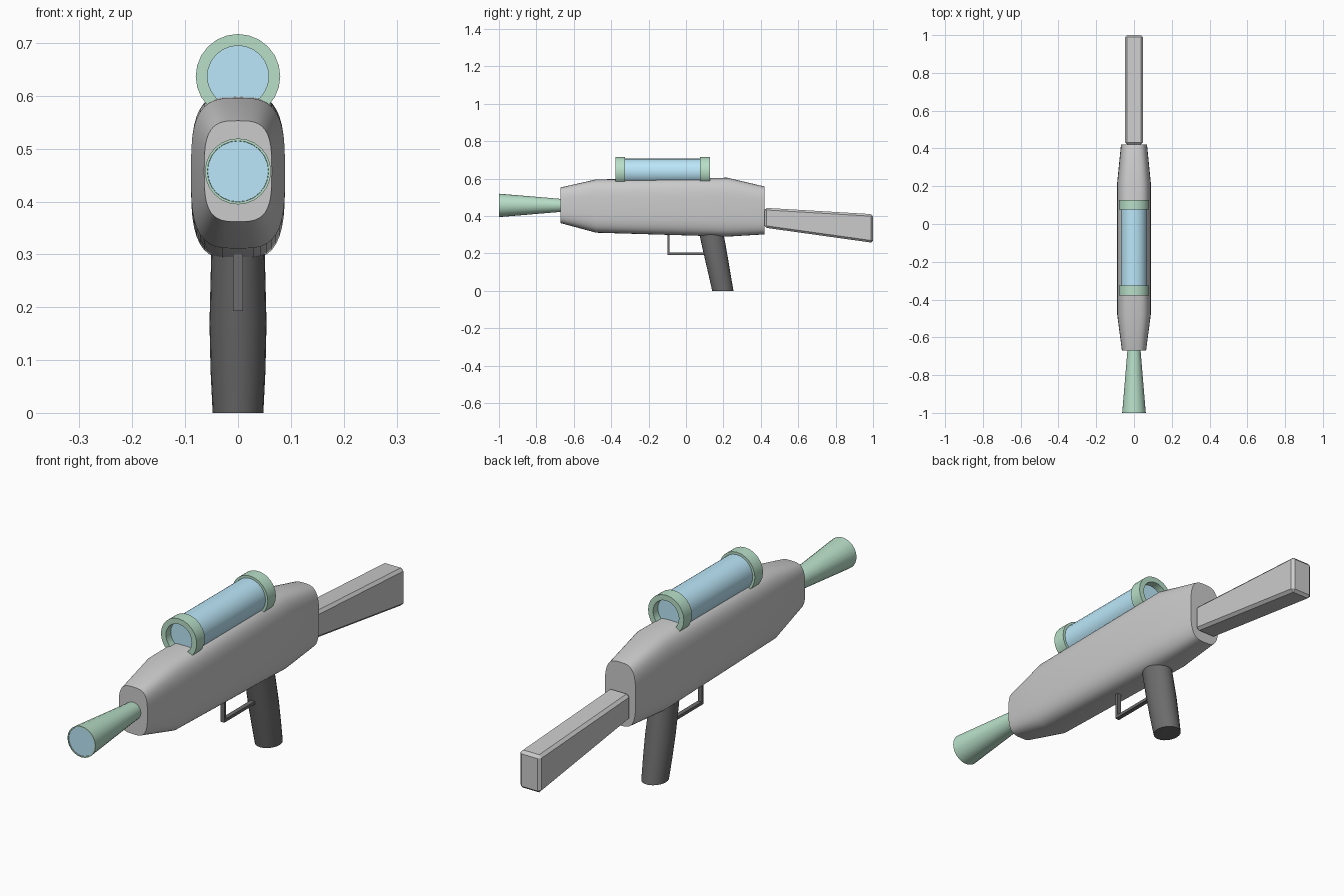
import bpy, bmesh
from math import cos, sin, pi, radians
from mathutils import Vector

if "Cube" in bpy.data.objects:
    bpy.data.objects.remove(bpy.data.objects["Cube"])


def material(name, rgb):
    m = bpy.data.materials.new(name)
    m.diffuse_color = (*rgb, 1)
    m.use_nodes = True
    m.node_tree.nodes["Principled BSDF"].inputs["Base Color"].default_value = m.diffuse_color
    return m


GREEN = material("green", (0.48, 0.74, 0.58))
BLUE = material("blue", (0.50, 0.80, 0.95))
BLACK = material("black", (0.15, 0.15, 0.15))


def oval(n, rx, ry, power=2.0):
    """Points of a superellipse."""
    pts = []
    for i in range(n):
        a = 2 * pi * i / n
        c, s = cos(a), sin(a)
        pts.append((rx * abs(c) ** (2 / power) * (1 if c > 0 else -1),
                    ry * abs(s) ** (2 / power) * (1 if s > 0 else -1)))
    return pts


def loft(name, rings, mat=None, angle=40, caps=True, bevel=0):
    """Skin a list of point rings; without caps the last ring joins the first."""
    bm = bmesh.new()
    loops = [[bm.verts.new(p) for p in ring] for ring in rings]
    n = len(loops[0])
    pairs = list(zip(loops, loops[1:]))
    if caps:
        bm.faces.new(loops[0])
        bm.faces.new(loops[-1])
    else:
        pairs.append((loops[-1], loops[0]))
    for a, b in pairs:
        for i in range(n):
            j = (i + 1) % n
            bm.faces.new((a[i], a[j], b[j], b[i]))
    if bevel:
        bmesh.ops.bevel(bm, geom=bm.edges[:], offset=bevel, segments=1,
                        affect='EDGES', profile=0.5)
    bmesh.ops.recalc_face_normals(bm, faces=bm.faces[:])
    me = bpy.data.meshes.new(name)
    bm.to_mesh(me)
    bm.free()
    ob = bpy.data.objects.new(name, me)
    bpy.context.collection.objects.link(ob)
    if mat:
        me.materials.append(mat)
    if angle:
        bpy.ops.object.select_all(action='DESELECT')
        ob.select_set(True)
        bpy.context.view_layer.objects.active = ob
        bpy.ops.object.shade_smooth_by_angle(angle=radians(angle))
    return ob


def ring_y(y, z, rx, rz, n=24, power=2.0):
    return [(u, y, z + v) for u, v in oval(n, rx, rz, power)]


# Main body: rounded-box sections along y (y, bottom, top, half width)
body = [(-0.67, 0.362, 0.553, 0.064), (-0.48, 0.311, 0.596, 0.089),
        (0.22, 0.290, 0.605, 0.089), (0.42, 0.302, 0.558, 0.069)]
loft("body", [ring_y(y, (lo + hi) / 2, w, (hi - lo) / 2, 40, 3.3)
              for y, lo, hi, w in body])

# Flared barrel with a blue lens at the muzzle
BZ = 0.457
loft("barrel", [ring_y(-0.66, BZ, 0.034, 0.034), ring_y(-1.0, BZ, 0.0625, 0.0625),
                ring_y(-1.0, BZ, 0.058, 0.058), ring_y(-0.99, BZ, 0.057, 0.057)], GREEN)
loft("muzzle_lens", [ring_y(-0.985, BZ, 0.0575, 0.0575),
                     ring_y(-0.998, BZ, 0.0575, 0.0575)], BLUE)

# Glass tube on top, held by two green collars
TZ = 0.637
loft("glass_tube", [ring_y(-0.347, TZ, 0.07, 0.07), ring_y(0.097, TZ, 0.07, 0.07)], BLUE)
for name, y in (("front_collar", -0.352), ("rear_collar", 0.102)):
    loft(name, [ring_y(y + dy, TZ, r, r) for dy, r in
                ((-0.026, 0.058), (-0.026, 0.08), (0.026, 0.08), (0.026, 0.058))],
         GREEN, caps=False)

# Tapered shoulder stock with chamfered edges (y, bottom, top)
stock = [(0.42, 0.338, 0.444), (1.0, 0.257, 0.410)]
loft("stock", [[(-0.047, y, lo), (0.047, y, lo), (0.047, y, hi), (-0.047, y, hi)]
               for y, lo, hi in stock], angle=0, bevel=0.011)

# Raked oval pistol grip (z, centre y, half width, half depth)
grip = [(0.0, 0.197, 0.048, 0.057), (0.08, 0.181, 0.052, 0.059),
        (0.17, 0.163, 0.054, 0.062), (0.25, 0.147, 0.052, 0.064),
        (0.33, 0.131, 0.050, 0.065)]
loft("grip", [[(u, cy + v, z) for u, v in oval(24, rx, ry)]
              for z, cy, rx, ry in grip], BLACK)

# Trigger guard: square bar swept through one mitred corner
T, W = 0.006, 0.009
guard = [((-0.094, 0.32), (T, 0)), ((-0.094, 0.199), (T, T)), ((0.13, 0.199), (0, T))]
loft("trigger_guard", [[(sx * W, y + s * dy, z + s * dz)
                        for sx, s in ((-1, -1), (1, -1), (1, 1), (-1, 1))]
                       for (y, z), (dy, dz) in guard], BLACK, angle=0)
